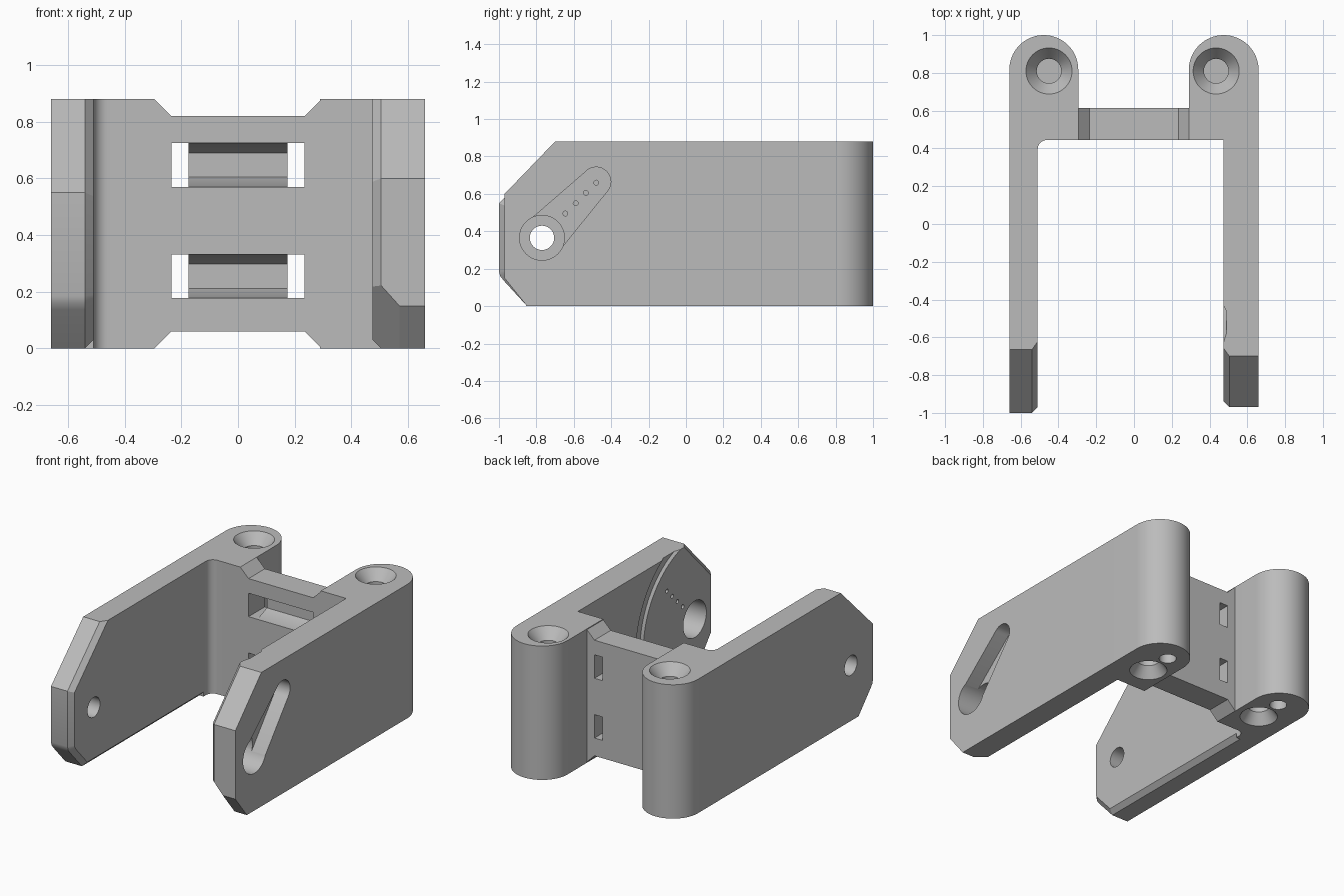
import bpy
import bmesh
from math import sin, cos, pi, radians
from mathutils import Vector, geometry

if "Cube" in bpy.data.objects:
    bpy.data.objects.remove(bpy.data.objects["Cube"], do_unlink=True)

grey = bpy.data.materials.new("plain grey")
grey.use_nodes = True
colour = (0.5, 0.5, 0.5, 1)
grey.diffuse_color = colour
grey.node_tree.nodes["Principled BSDF"].inputs["Base Color"].default_value = colour

H = 0.88                     # overall height
PIVOT = (-0.77, 0.365)       # pivot axis in y, z


def loft(name, rings, closed=False, cut_plane=None):
    """Skin a list of equal-length rings; cap the ends or join them in a loop."""
    bm = bmesh.new()
    vs = [[bm.verts.new(p) for p in ring] for ring in rings]
    n = len(rings[0])
    pairs = list(zip(vs, vs[1:])) + ([(vs[-1], vs[0])] if closed else [])
    for a, b in pairs:
        for i in range(n):
            j = (i + 1) % n
            bm.faces.new((a[i], a[j], b[j], b[i]))
    if not closed:
        bm.faces.new(vs[0])
        bm.faces.new(vs[-1])
    bmesh.ops.recalc_face_normals(bm, faces=bm.faces)
    if cut_plane:
        co, no = cut_plane
        bmesh.ops.bisect_plane(bm, geom=bm.verts[:] + bm.edges[:] + bm.faces[:],
                               plane_co=co, plane_no=no, clear_outer=True)
        bmesh.ops.holes_fill(bm, edges=[e for e in bm.edges if e.is_boundary])
        bmesh.ops.recalc_face_normals(bm, faces=bm.faces)
    mesh = bpy.data.meshes.new(name)
    bm.to_mesh(mesh)
    bm.free()
    mesh.materials.append(grey)
    obj = bpy.data.objects.new(name, mesh)
    bpy.context.collection.objects.link(obj)
    return obj


def arc(cx, cy, r, a0, a1, n):
    return [(cx + r * cos(radians(a0 + (a1 - a0) * i / n)),
             cy + r * sin(radians(a0 + (a1 - a0) * i / n))) for i in range(n + 1)]


def circle(cx, cy, r, n=48):
    return arc(cx, cy, r, 0, 360, n)[:-1]


def along(axis, outline, t):
    """Place a 2D outline on the plane axis = t."""
    order = {"x": lambda a, b: (t, a, b), "y": lambda a, b: (a, t, b),
             "z": lambda a, b: (a, b, t)}[axis]
    return [order(a, b) for a, b in outline]


def prism(name, axis, outline, t0, t1):
    return loft(name, [along(axis, outline, t0), along(axis, outline, t1)])


def rect(a0, b0, a1, b1):
    return [(a0, b0), (a1, b0), (a1, b1), (a0, b1)]


def inset(outline, widths):
    """Move each edge of a counter-clockwise outline inward by its own width."""
    lines = []
    for i, w in enumerate(widths):
        a = Vector(outline[i])
        b = Vector(outline[(i + 1) % len(outline)])
        d = (b - a).normalized()
        shift = Vector((-d.y, d.x)) * w
        lines.append((a + shift, b + shift))
    result = []
    for i, (a, b) in enumerate(lines):
        c, d = lines[i - 1]
        k = (b - a).cross(d - c)
        t = (c - a).cross(d - c) / k
        result.append(tuple(a + (b - a) * t))
    return result


def arm(name, outline, chamfered, outer, inner, cut_plane=None):
    """Side plate with the inner front, slope and bottom edges chamfered."""
    c = 0.03
    step = c if inner < outer else -c
    small = inset(outline, [c if f else 0 for f in chamfered])
    return loft(name, [along("x", outline, outer), along("x", outline, inner + step),
                       along("x", small, inner)], cut_plane=cut_plane)


# Side arms, outlines in y, z
left_outline = [(-0.85, 0), (0.5, 0), (0.5, H), (-0.7, H), (-0.97, 0.6), (-0.97, 0.15)]
left_arm = arm("left_arm", left_outline, (1, 0, 0, 1, 1, 1), 0.66, 0.475,
               ((0.57, -0.97, 0.15), (-0.012, -0.0135, -0.0108)))
right_outline = [(-0.85, 0), (0.38, 0), (0.38, H), (-0.665, H), (-1, 0.55),
                 (-1, 0.185), (-0.993, 0.16), (-0.975, 0.137)]
right_arm = arm("right_arm", right_outline, (1, 0, 0, 1, 1, 1, 1, 1), -0.66, -0.51)

# Rear hinge posts, outlines in x, y
left_post = prism("left_post", "z", [(0.29, 0.445), (0.66, 0.445)]
                  + arc(0.475, 0.815, 0.185, 0, 180, 32), 0, H)
right_post = prism("right_post", "z", [(-0.66, 0.37), (-0.51, 0.37)]
                   + arc(-0.46, 0.395, 0.05, 180, 90, 8) + [(-0.295, 0.445)]
                   + arc(-0.4775, 0.8175, 0.1825, 0, 180, 32), 0, H)

# Cross web with stepped top and bottom
half = [(0.4, 0), (0.4, H), (0.295, H), (0.235, 0.82)]
web_outline = ([(0.235, 0.06), (0.295, 0)] + half
               + [(-x, z) for x, z in reversed(half)] + [(-0.295, 0), (-0.235, 0.06)])
body = prism("bracket_body", "y", web_outline, 0.445, 0.615)

cutters = []

# Pivot holes and the horn-shaped pocket in the left arm
cutters.append(prism("right_pivot_hole", "x", circle(*PIVOT, 0.065), -0.8, -0.4))
cutters.append(prism("left_pivot_hole", "x", circle(*PIVOT, 0.12), 0.4, 0.8))
pocket = arc(*PIVOT, 0.115, 136, 316, 24) + arc(-0.48, 0.665, 0.078, -44, 136, 24)
cutters.append(prism("horn_pocket", "x", pocket, 0.56, 0.8))
for i in range(4):
    y, z = -0.645 + 0.055 * i, 0.495 + 0.055 * i
    cutters.append(prism("horn_pin_hole", "x", circle(y, z, 0.013, 16), 0.4, 0.7))

# Curved groove on the inner face of the left arm
groove = []
for i in range(96):
    a = 2 * pi * i / 96
    section = [(0.53, 0.46), (0.535, 0.475), (0.55, 0.49), (0.60, 0.49), (0.615, 0.475), (0.62, 0.46)]
    groove.append([(x, PIVOT[0] + r * cos(a), PIVOT[1] + r * sin(a)) for r, x in section])
cutters.append(loft("groove", groove, closed=True))

# Screw holes: countersunk on top, recess and pilot hole beneath
for x in (0.435, -0.45):
    steps = [(0.122, H + 0.02), (0.122, H), (0.065, 0.81), (0.065, 0.55)]
    cutters.append(loft("top_screw_hole", [along("z", circle(x, 0.81, r), z) for r, z in steps]))
    steps = [(0.115, -0.02), (0.115, 0), (0.065, 0.07), (0.065, 0.3)]
    cutters.append(loft("bottom_screw_hole", [along("z", circle(x, 0.655, r), z) for r, z in steps]))
    cutters.append(prism("bottom_pilot_hole", "z", circle(x, 0.84, 0.053), -0.02, 0.3))

# Strap slots: tapered pocket in front, open through the web at both ends
for z in (0.57, 0.177):
    top = z + 0.154
    cutters.append(loft("strap_pocket", [
        along("y", rect(-0.2, z, 0.2, top), 0.4),
        along("y", rect(-0.2, z, 0.2, top), 0.46),
        along("y", rect(-0.2, z + 0.034, 0.2, top - 0.034), 0.55)]))
    for s in (-1, 1):
        cutters.append(prism("strap_slot", "y", rect(s * 0.205 - 0.03, z, s * 0.205 + 0.03, top), 0.4, 0.7))

# Join the solid parts, then cut all openings
tools = [(o, "UNION") for o in (left_post, right_post, left_arm, right_arm)]
tools += [(o, "DIFFERENCE") for o in cutters]
for tool, operation in tools:
    mod = body.modifiers.new(tool.name, "BOOLEAN")
    mod.object = tool
    mod.operation = operation
    mod.solver = "EXACT"
bpy.context.view_layer.update()
final = bpy.data.meshes.new_from_object(body.evaluated_get(bpy.context.evaluated_depsgraph_get()))
body.modifiers.clear()
body.data = final
final.materials.clear()
final.materials.append(grey)
for tool, _ in tools:
    bpy.data.objects.remove(tool, do_unlink=True)

bpy.ops.object.select_all(action="DESELECT")
body.select_set(True)
bpy.context.view_layer.objects.active = body
bpy.ops.object.shade_smooth_by_angle(angle=radians(25))
